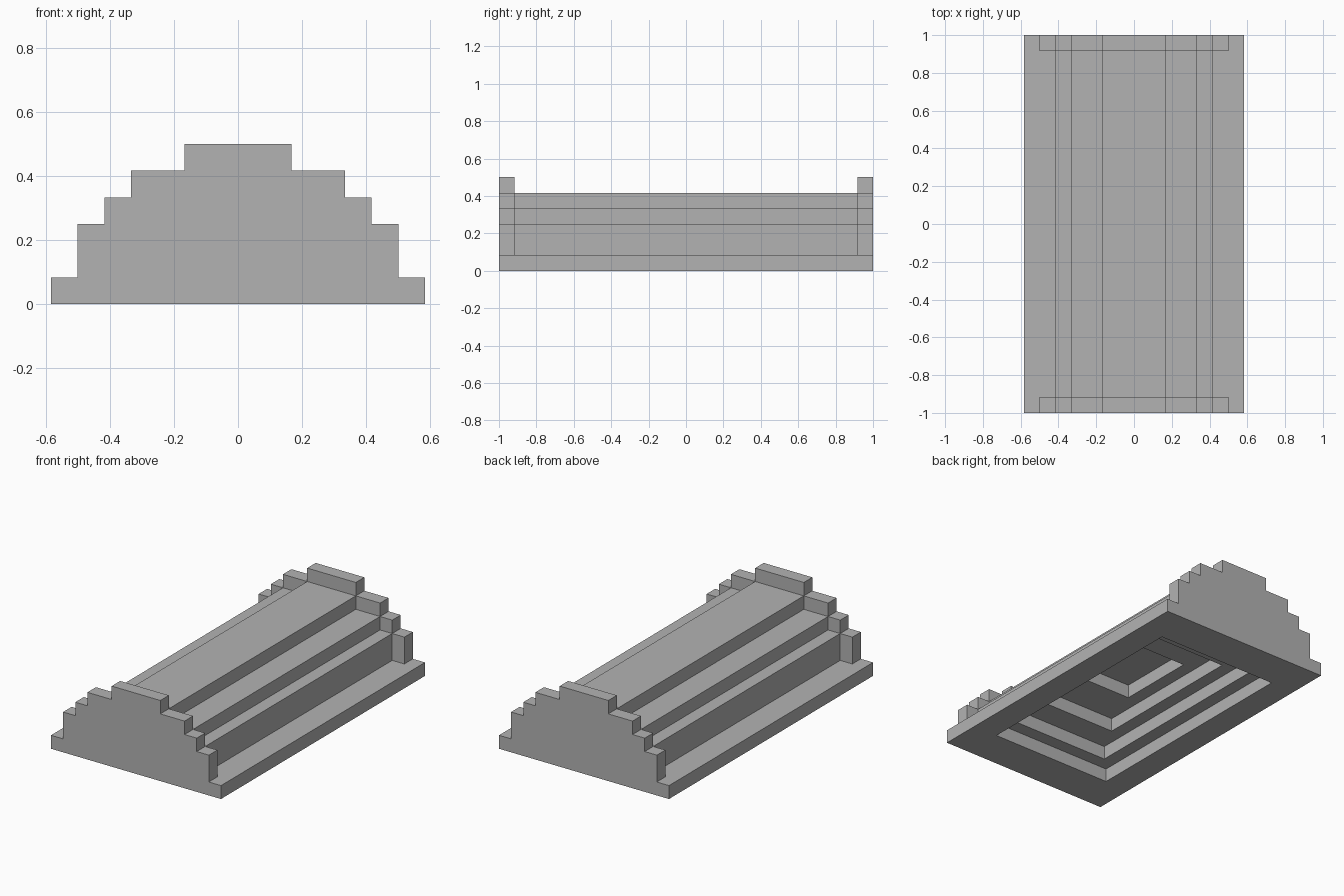
import bpy
import bmesh

cube = bpy.data.objects.get("Cube")
if cube:
    bpy.data.objects.remove(cube, do_unlink=True)

U = 1 / 12  # one step of the design

stone = bpy.data.materials.new("stone_grey")
stone.use_nodes = True
GREY = (0.45, 0.45, 0.45, 1)
stone.diffuse_color = GREY
stone.node_tree.nodes["Principled BSDF"].inputs["Base Color"].default_value = GREY


def stepped_outline(tiers):
    """Closed symmetric outline from (half width, bottom, top) tiers."""
    right = []
    for half, low, high in tiers:
        right += [(half, low), (half, high)]
    return right + [(-x, z) for x, z in reversed(right)]


def extrude_outline(bm, tiers, y0, y1):
    outline = stepped_outline(tiers)
    verts = [bm.verts.new((x * U, y0 * U, z * U)) for x, z in outline]
    face = bm.faces.new(verts)
    ext = bmesh.ops.extrude_face_region(bm, geom=[face])
    moved = [g for g in ext["geom"] if isinstance(g, bmesh.types.BMVert)]
    bmesh.ops.translate(bm, verts=moved, vec=(0, (y1 - y0) * U, 0))


def finish(bm, name):
    bmesh.ops.remove_doubles(bm, verts=bm.verts[:], dist=1e-5)
    bmesh.ops.recalc_face_normals(bm, faces=bm.faces[:])
    mesh = bpy.data.meshes.new(name)
    bm.to_mesh(mesh)
    bm.free()
    mesh.materials.append(stone)
    obj = bpy.data.objects.new(name, mesh)
    bpy.context.collection.objects.link(obj)


# Long stepped body between the gables
bm = bmesh.new()
extrude_outline(bm, [(7, 0, 1), (5, 1, 3), (4, 3, 4), (2, 4, 5)], -11, 11)

# Stepped recess replaces the flat underside
underside = [f for f in bm.faces if all(abs(v.co.z) < 1e-6 for v in f.verts)]
bmesh.ops.delete(bm, geom=underside, context="FACES_ONLY")
rings = [(7, 11, 0)]
for level, (x, y) in enumerate([(5, 9), (4, 8), (3, 6), (2, 3)]):
    rings += [(x, y, level), (x, y, level + 1)]
loops = []
for x, y, z in rings:
    corners = [(-x, -y), (x, -y), (x, y), (-x, y)]
    loops.append([bm.verts.new((a * U, b * U, z * U)) for a, b in corners])
for lower, upper in zip(loops, loops[1:]):
    for i in range(4):
        j = (i + 1) % 4
        bm.faces.new((lower[i], lower[j], upper[j], upper[i]))
bm.faces.new(loops[-1])
finish(bm, "stepped_body")

# Raised stepped gable at each end
for name, y0, y1 in (("front_gable", -12, -11), ("back_gable", 11, 12)):
    bm = bmesh.new()
    extrude_outline(bm, [(7, 0, 1), (6, 1, 3), (5, 3, 4), (4, 4, 5), (2, 5, 6)], y0, y1)
    finish(bm, name)
